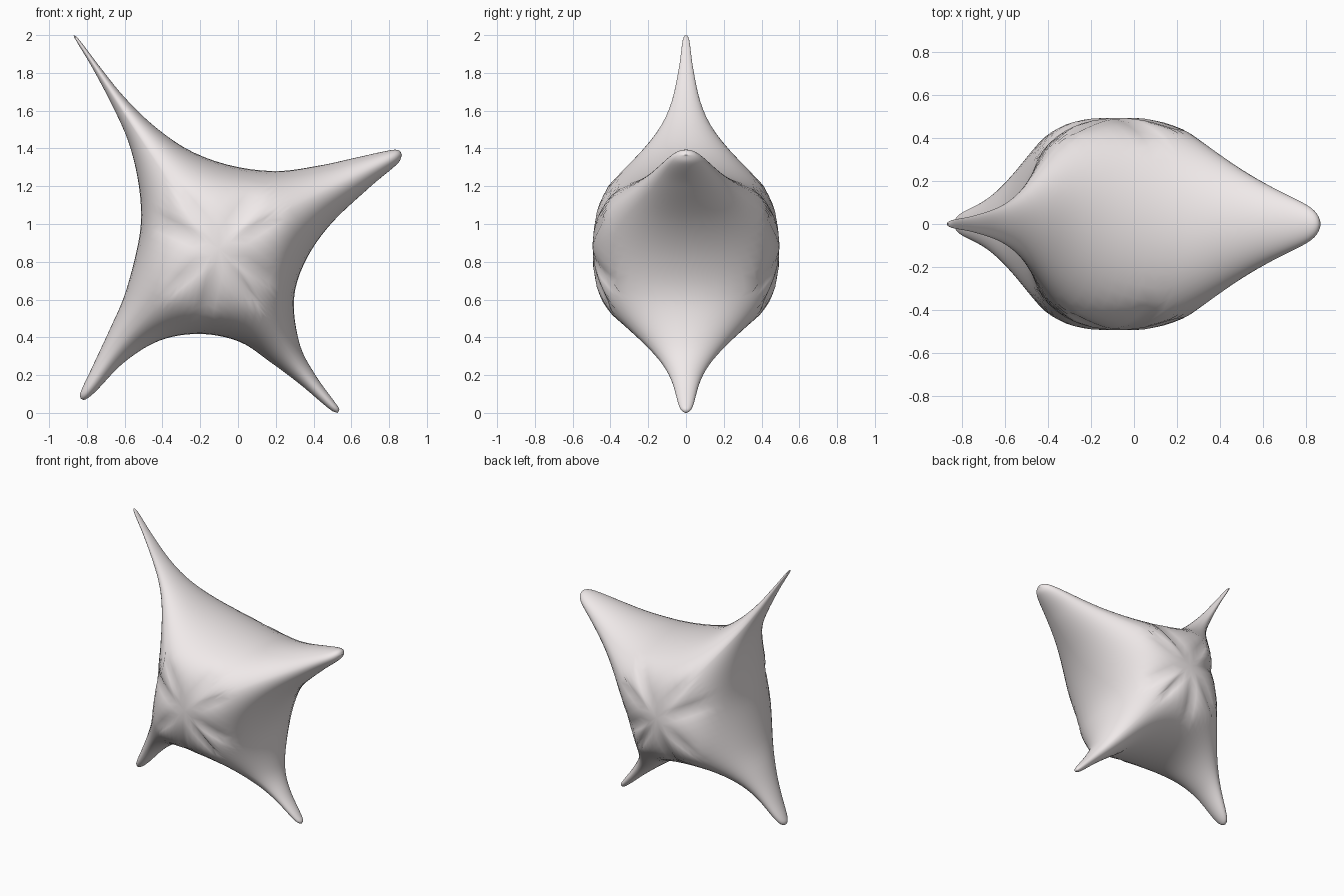
import bpy, bmesh, math
from mathutils import Vector

if "Cube" in bpy.data.objects:
    bpy.data.objects.remove(bpy.data.objects["Cube"])

# Front outline (x, z): four concave sides running tip to tip, with the valley index of each
TL, TR, BR, BL = (-.866, 2.0), (.868, 1.365), (.528, 0.0), (-.832, .075)
SIDES = [
    ([TL, (-.84, 1.975), (-.73, 1.83), (-.6, 1.67), (-.44, 1.515), (-.254, 1.388), (-.04, 1.31),
      (.2, 1.28), (.434, 1.31), (.645, 1.356), (.815, 1.392), (.855, 1.388), TR], 7),
    ([TR, (.845, 1.32), (.7, 1.197), (.487, .995), (.355, .8), (.296, .6),
      (.328, .36), (.41, .2), (.51, .06), (.536, .02), BR], 5),
    ([BR, (.49, .016), (.33, .15), (.17, .27), (.01, .376), (-.196, .418),
      (-.41, .385), (-.6, .27), (-.757, .11), (-.81, .07), BL], 5),
    ([BL, (-.835, .105), (-.773, .24), (-.68, .44), (-.6, .625), (-.53, .89), (-.513, 1.05),
      (-.53, 1.235), (-.58, 1.435), (-.667, 1.63), (-.773, 1.83), (-.868, 1.99), TL], 6),
]
CENTRE = Vector((-.1, .87))
DEPTH = .494                      # half thickness at the middle
FLARE = [.18, .05, .05, .35]      # extra thickness towards the tip: TR, BR, BL, TL
NU, NV = 32, 11


def spline(pts, steps=14):
    """Smooth curve through the points."""
    p = [Vector(q) for q in pts]
    t = [0]
    for a, b in zip(p, p[1:]):
        t.append(t[-1] + math.sqrt((b - a).length))
    last = len(p) - 1
    m = []
    for i in range(len(p)):
        a, b = max(i - 1, 0), min(i + 1, last)
        m.append((p[b] - p[a]) / (t[b] - t[a]))
    out = []
    for i in range(last):
        h = t[i + 1] - t[i]
        for k in range(steps):
            s = k / steps
            out.append(p[i] * (2*s**3 - 3*s*s + 1) + m[i] * (h * (s**3 - 2*s*s + s))
                       + p[i+1] * (3*s*s - 2*s**3) + m[i+1] * (h * (s**3 - s*s)))
    return out + [p[-1]], steps


def resample(line, us):
    """Points at the given fractions of the line's length."""
    d = [0]
    for a, b in zip(line, line[1:]):
        d.append(d[-1] + (b - a).length)
    res, k = [], 0
    for u in us:
        goal = u * d[-1]
        while k < len(line) - 2 and d[k + 1] < goal:
            k += 1
        f = (goal - d[k]) / (d[k + 1] - d[k])
        res.append(line[k].lerp(line[k + 1], min(f, 1)))
    return res


us = [math.sin(i / NU * math.pi / 2) for i in range(NU + 1)]
to_start, to_end = [], []
for pts, valley in SIDES:
    curve, steps = spline(pts)
    v = valley * steps
    to_start.append(resample(curve[v::-1], us))
    to_end.append(resample(curve[v:], us))

# Flat grid inside the outline: each arm has two halves from its axis to its edge
pos, fixed, gain, index, quads = [], [], [], {}, []


def node(p, edge, g):
    key = (round(p.x, 5), round(p.y, 5))
    if key not in index:
        index[key] = len(pos)
        pos.append(p)
        fixed.append(edge)
        gain.append(g)
    return index[key]


for arm in range(4):
    e1, e2 = to_end[arm], to_start[(arm + 1) % 4]
    shift = CENTRE - (e1[0] + e2[0]) / 2
    for edge in (e1, e2):
        grid = []
        for i, u in enumerate(us):
            mid = (e1[i] + e2[i]) / 2 + shift * (1 - u) ** 2
            g = 1 + FLARE[arm] * u**3 * (4 - 3 * u)
            grid.append([node(mid.lerp(edge[i], math.sin(j / NV * math.pi / 2)),
                              j == NV or i == NU, g) for j in range(NV + 1)])
        for i in range(NU):
            for j in range(NV):
                q = [grid[i][j], grid[i+1][j], grid[i+1][j+1], grid[i][j+1]]
                quads.append(list(dict.fromkeys(q)))

# Inflate the outline like a membrane (Poisson equation, cotangent weights)
n = len(pos)
weights = [{} for _ in range(n)]
load = [0.0] * n
for q in quads:
    for k in range(1, len(q) - 1):
        tri = (q[0], q[k], q[k + 1])
        area2 = abs((pos[tri[1]] - pos[tri[0]]).cross(pos[tri[2]] - pos[tri[0]]))
        if area2 < 1e-9:
            continue
        for c in range(3):
            o, a, b = tri[c], tri[(c + 1) % 3], tri[(c + 2) % 3]
            w = .5 * (pos[a] - pos[o]).dot(pos[b] - pos[o]) / area2
            weights[a][b] = weights[a].get(b, 0) + w
            weights[b][a] = weights[b].get(a, 0) + w
            load[o] += area2 * 2 / 3
f = [0.0] * n
rows = [(i, list(weights[i].items()), sum(weights[i].values()), load[i])
        for i in range(n) if not fixed[i] and weights[i]]
for sweep in range(600):
    for i, links, total, b in rows:
        if total > 1e-9:
            f[i] += 1.92 * ((b + sum(w * f[j] for j, w in links)) / total - f[i])
height = [g * math.sqrt(max(v, 0)) for v, g in zip(f, gain)]

# Round off the middle of the body
for step in range(14):
    old = height[:]
    for i, links, total, b in rows:
        fade = 1 - ((pos[i] - CENTRE).length / .36) ** 2
        if fade > 0:
            mean = sum(old[j] for j, w in links) / len(links)
            height[i] += .6 * fade * (mean - old[i])
scale = DEPTH / max(height)
height = [h * scale for h in height]

# Front and back skins share the outline
bm = bmesh.new()
front = [bm.verts.new((p.x, -h, p.y)) for p, h in zip(pos, height)]
back = [front[i] if fixed[i] else bm.verts.new((p.x, height[i], p.y)) for i, p in enumerate(pos)]
for q in quads:
    if len(q) > 2:
        for skin in (front, back):
            vs = [skin[i] for i in q]
            if bm.faces.get(vs) is None:
                bm.faces.new(vs)
bmesh.ops.recalc_face_normals(bm, faces=bm.faces)
for face in bm.faces:
    face.smooth = True
mesh = bpy.data.meshes.new("four_armed_body")
bm.to_mesh(mesh)
bm.free()

# Pale warm white
pale = bpy.data.materials.new("pale_white")
pale.diffuse_color = (.87, .82, .82, 1)
pale.use_nodes = True
pale.node_tree.nodes["Principled BSDF"].inputs["Base Color"].default_value = pale.diffuse_color
mesh.materials.append(pale)
bpy.context.collection.objects.link(bpy.data.objects.new("four_armed_body", mesh))
